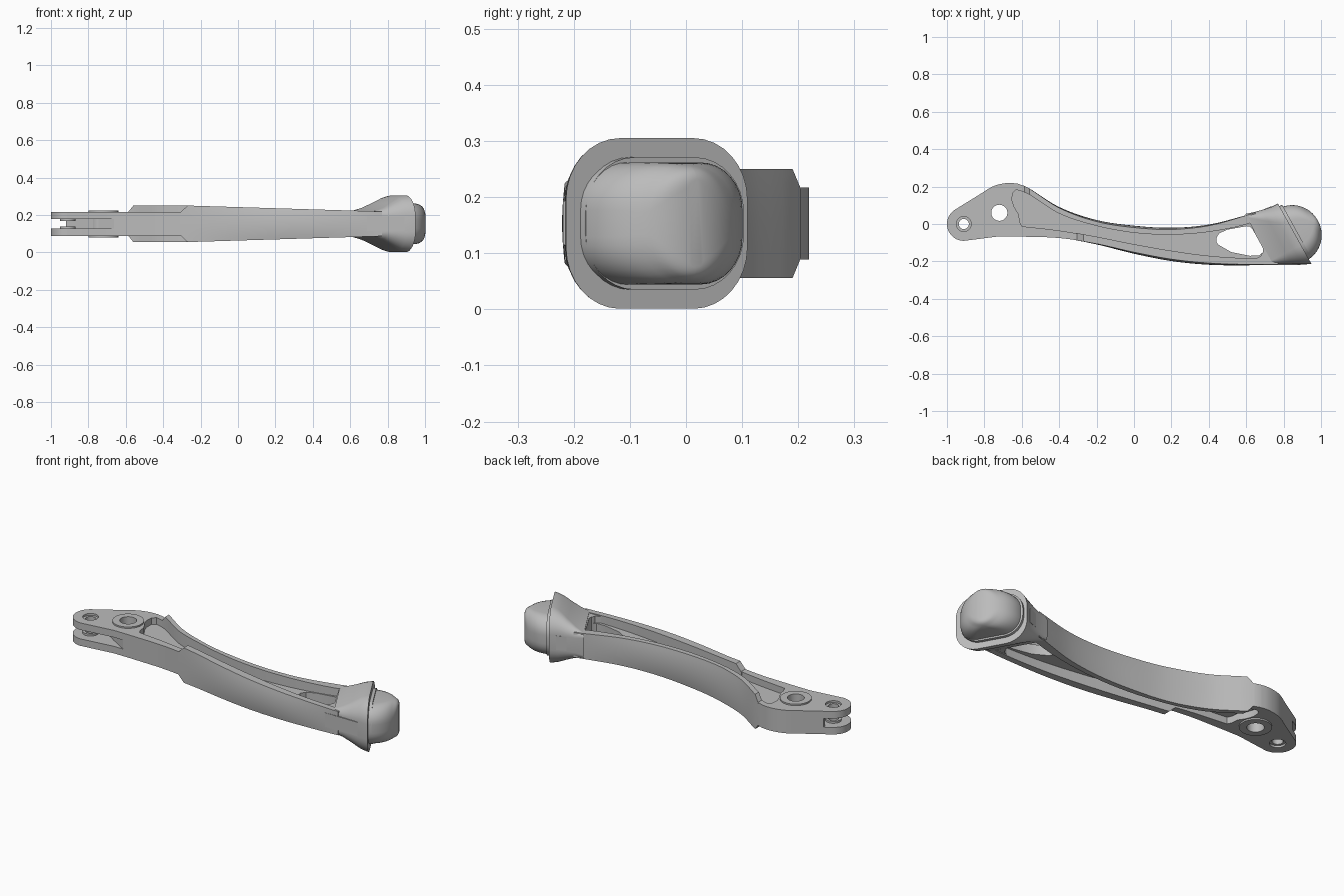
import bpy, bmesh, math
from mathutils import Vector

cube = bpy.data.objects.get("Cube")
if cube:
    bpy.data.objects.remove(cube, do_unlink=True)

MID = 0.153          # height of the symmetry plane
BODY = 0.064         # half thickness of the clevis and web sides
WEB = 0.027          # half thickness of the web

metal = bpy.data.materials.new("grey metal")
metal.use_nodes = True
metal.diffuse_color = (0.5, 0.5, 0.5, 1)
metal.node_tree.nodes["Principled BSDF"].inputs["Base Color"].default_value = (0.5, 0.5, 0.5, 1)


def loft(name, rings):
    """Skin closed rings of points and cap both ends."""
    bm = bmesh.new()
    rows = [[bm.verts.new(p) for p in ring] for ring in rings]
    count = len(rows[0])
    for a, b in zip(rows, rows[1:]):
        for i in range(count):
            j = (i + 1) % count
            bm.faces.new((a[i], a[j], b[j], b[i]))
    bm.faces.new(rows[0])
    bm.faces.new(rows[-1])
    bmesh.ops.recalc_face_normals(bm, faces=bm.faces)
    mesh = bpy.data.meshes.new(name)
    bm.to_mesh(mesh)
    bm.free()
    mesh.materials.append(metal)
    obj = bpy.data.objects.new(name, mesh)
    bpy.context.collection.objects.link(obj)
    return obj


def prism(name, outline, low, high):
    """Extrude a plan outline between two heights measured from the midplane."""
    return loft(name, [[(x, y, MID + z) for x, y in outline] for z in (low, high)])


def circle(cx, cy, r, n=48):
    return [(cx + r * math.cos(2 * math.pi * i / n), cy + r * math.sin(2 * math.pi * i / n)) for i in range(n)]


def cut(target, *cutters):
    """Subtract the cutters from the target and discard them."""
    for cutter in cutters:
        cutter.hide_render = True
        mod = target.modifiers.new("cut", 'BOOLEAN')
        mod.operation, mod.solver, mod.object = 'DIFFERENCE', 'EXACT', cutter
        bpy.context.view_layer.objects.active = target
        bpy.ops.object.modifier_apply(modifier=mod.name)
        bpy.data.objects.remove(cutter, do_unlink=True)


def y_at(pts, x):
    """Smooth curve through points sorted by x."""
    k = 0
    while k < len(pts) - 2 and x > pts[k + 1][0]:
        k += 1

    def slope(i):
        a, b = pts[max(i - 1, 0)], pts[min(i + 1, len(pts) - 1)]
        return (b[1] - a[1]) / (b[0] - a[0])
    (x0, y0), (x1, y1) = pts[k], pts[k + 1]
    d = x1 - x0
    t = (x - x0) / d
    return ((2*t**3 - 3*t*t + 1) * y0 + (t**3 - 2*t*t + t) * d * slope(k)
            + (3*t*t - 2*t**3) * y1 + (t**3 - t*t) * d * slope(k + 1))


def span(a, b, n):
    return [a + (b - a) * i / n for i in range(n + 1)]


def trace(pts, a, b, n=36):
    return [(x, y_at(pts, x)) for x in span(a, b, n)]


# Plan curves of the two side walls
back_outer = [(-.62, .215), (-.57, .195), (-.4, .085), (-.2, .012), (0, -.02), (.2, -.03), (.4, -.01), (.6, .045), (.72, .085)]
back_inner = [(-.62, .18), (-.57, .165), (-.4, .058), (-.2, -.008), (0, -.045), (.2, -.055), (.4, -.04), (.6, 0), (.72, .05)]
front_outer = [(-.62, -.067), (-.4, -.075), (-.2, -.105), (0, -.15), (.2, -.187), (.4, -.208), (.6, -.215), (.8, -.215)]
front_inner = [(-.62, -.01), (-.4, -.035), (-.2, -.07), (0, -.11), (.2, -.145), (.4, -.172), (.6, -.185), (.8, -.185)]

# Arm body with clevis end
PIN, HUB = (-.91, 0), (-.72, .06)
tip = [(PIN[0] + .09 * math.cos(a), PIN[1] + .09 * math.sin(a))
       for a in (math.radians(120 + 7.5 * i) for i in range(21))]
shoulder = trace([(-.955, .078), (-.83, .155), (-.75, .203), (-.67, .22), (-.62, .215)], -.94, -.63, 14)
outline = tip + [(-.72, -.066)] + trace(front_outer, -.62, .77) + trace(back_outer, .64, -.62) + shoulder[::-1]
arm = prism("arm_body", outline, -BODY, BODY)

# Channel pockets, above and below the web
pocket = ([(-.65, .165), (-.63, .183)] + trace(back_inner, -.61, .62) + [(.69, -.14), (.68, -.17)]
          + trace(front_inner, .65, -.6) + [(-.612, .015), (-.615, .05), (-.64, .09), (-.652, .125)])
cut(arm, prism("pocket_top", pocket, WEB, .2), prism("pocket_bottom", pocket, -.2, -WEB))

# Window through the web, clevis slot, pin hole with counterbores
window = [(.44, -.075), (.455, -.05), (.5, -.03), (.6, -.012), (.62, -.014), (.635, -.03),
          (.69, -.13), (.69, -.15), (.67, -.168), (.62, -.17), (.52, -.15), (.45, -.11), (.44, -.095)]
slot = [(-1.1, -.2), (-.66, -.2), (-.66, -.068), (-.92, .09), (-.92, .25), (-1.1, .25)]
cut(arm,
    prism("window_cutter", window, -.2, .2),
    prism("slot_cutter", slot, -.025, .025),
    prism("pin_cutter", circle(*PIN, .04), -.2, .2),
    prism("hub_cutter", circle(*HUB, .043), -.2, .2))

# Hub boss and pin bushings
boss = prism("hub_boss", circle(*HUB, .08), -.072, .072)
cut(boss, prism("boss_cutter", circle(*HUB, .043), -.2, .2))
parts = [arm, boss]
for side, sign in (("upper", 1), ("lower", -1)):
    bush = prism(side + "_pin_bushing", circle(*PIN, .041), sign * .014, sign * .053)
    cut(bush, prism("bush_cutter", circle(*PIN, .027), -.2, .2))
    parts.append(bush)


# Raised side rims with slightly bulging outer faces
def rim(name, outer, inner, start, ramp, end, sign):
    rings = []
    for x in [start] + span(start + ramp, end, 40):
        h = .06 if x == start else .097 - .029 * max(0, x + .25) / .95
        bulge = .01 * math.sin(math.pi * (x - start) / (end - start))
        yo, yi = y_at(outer, x) + sign * .001, y_at(inner, x) - sign * .002
        ring = [(x, yi, MID - h), (x, yi, MID + h)]
        for f in (1, .75, .4, 0, -.4, -.75, -1):
            ring.append((x, yo + sign * bulge * (1 - f * f), MID + h * f))
        rings.append(ring)
    parts.append(loft(name, rings))


rim("back_rim", back_outer, back_inner, -.59, .03, .65, 1)
rim("front_rim", front_outer, front_inner, -.31, .04, .77, -1)

# Flared head, built in a frame tilted to the end face
CENTRE = Vector((.86, -.053, MID))
AXIS = Vector((.875, .485, 0)).normalized()
ACROSS = Vector((-AXIS.y, AXIS.x, 0))
UP = Vector((0, 0, 1))


def rounded(s, lo, hi, hz, r, n=8):
    """Rounded rectangle ring at distance s along the head axis."""
    ring = []
    for q, (cv, cz) in enumerate(((hi - r, hz - r), (lo + r, hz - r), (lo + r, r - hz), (hi - r, r - hz))):
        for i in range(n + 1):
            a = math.pi / 2 * (q + i / n)
            ring.append(CENTRE + AXIS * s + ACROSS * (cv + r * math.cos(a)) + UP * (cz + r * math.sin(a)))
    return ring


head = [(-.18, -.083, .222, .068, .02), (-.135, -.109, .208, .085, .045), (-.09, -.135, .197, .111, .07),
        (-.045, -.161, .188, .139, .095), (-.015, -.177, .186, .15, .108), (0, -.184, .186, .152, .11)]
parts.append(loft("flared_head", [rounded(*st) for st in head]))
parts.append(loft("end_lip", [rounded(s, -.153, .17, .118, .1) for s in (-.01, .016)]))

# Domed end pad
R = .155
dome = []
for i in range(14):
    t = math.radians(i * 6.6)
    w = R * math.cos(t) + .003
    hz = .109 - .03 * (i / 13) ** 4
    dome.append(rounded(R * math.sin(t) - .013, .003 - w, .003 + w, hz, min(.085, w * .98)))
parts.append(loft("domed_end_pad", dome))

# Thin flat pads on both sides of the head
front_strip = [(.69, -.219), (.89, -.219), (.89, -.212), (.69, -.212)]
back_edge = [(.61, .052), (.66, .066), (.70, .081), (.735, .095)]
back_strip = back_edge + [(x + .004, y - .008) for x, y in back_edge[::-1]]
parts.append(prism("front_head_pad", front_strip, -.038, .04))
parts.append(prism("back_head_pad", back_strip, -.038, .04))

# Smooth shading with sharp edges kept
bpy.ops.object.select_all(action='DESELECT')
for obj in parts:
    obj.select_set(True)
bpy.context.view_layer.objects.active = arm
bpy.ops.object.shade_smooth_by_angle(angle=math.radians(30))
